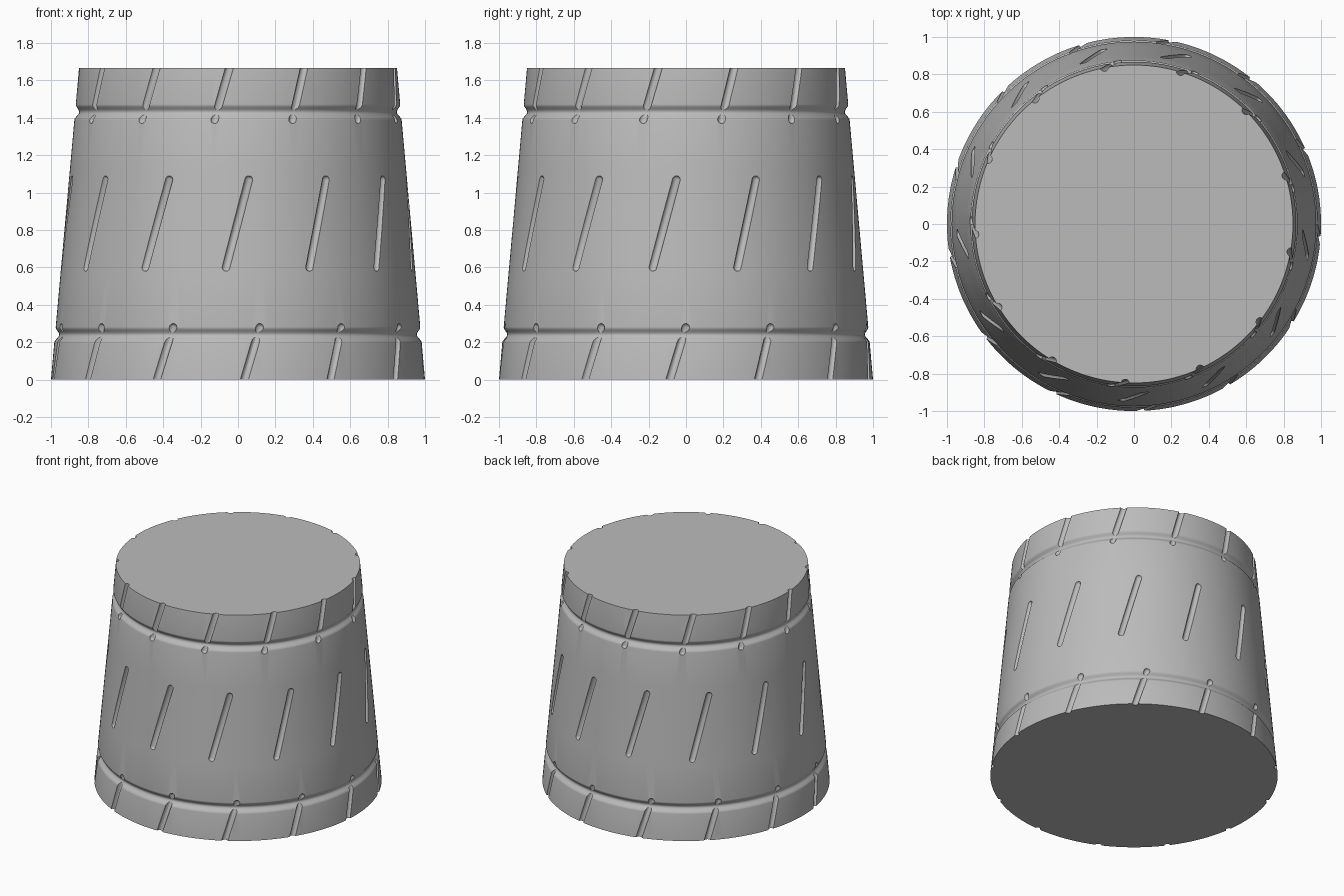
import bpy, bmesh, math
from mathutils import Matrix, Vector

cube = bpy.data.objects.get("Cube")
if cube:
    bpy.data.objects.remove(cube, do_unlink=True)

HEIGHT, R_BASE, R_TOP = 1.665, 1.0, 0.85
SEGMENTS, SLOTS = 180, 13
GROOVES = (0.24, 1.43)              # heights of the ring grooves
HALF_WIDTH, DEPTH, STEPS = 0.042, 0.022, 14


def cone_radius(z):
    return R_BASE + (R_TOP - R_BASE) * z / HEIGHT


def on_cone(angle, z, offset=0.0):
    """Point on the wall; angle in degrees from the front towards +x."""
    a, r = math.radians(angle), cone_radius(z) + offset
    return Vector((r * math.sin(a), -r * math.cos(a), z))


def make_object(name, bm):
    bmesh.ops.recalc_face_normals(bm, faces=bm.faces)
    mesh = bpy.data.meshes.new(name)
    bm.to_mesh(mesh)
    bm.free()
    obj = bpy.data.objects.new(name, mesh)
    bpy.context.collection.objects.link(obj)
    return obj


# Wall profile: straight taper with two soft ring grooves
profile = [(0.0, 0.0)]
for g in GROOVES:
    for i in range(STEPS + 1):
        t = 2 * i / STEPS - 1
        profile.append((g + t * HALF_WIDTH, DEPTH * (1 + math.cos(math.pi * t)) / 2))
profile += [(0.55, 0.0), (1.12, 0.0), (HEIGHT, 0.0)]
profile.sort()

# Tapered body: stacked rings with flat caps
bm = bmesh.new()
rings = []
for z, cut in profile:
    rings.append([bm.verts.new(on_cone(360 * i / SEGMENTS, z, -cut))
                  for i in range(SEGMENTS)])
for low, high in zip(rings, rings[1:]):
    for i in range(SEGMENTS):
        j = (i + 1) % SEGMENTS
        bm.faces.new((low[i], low[j], high[j], high[i]))
bm.faces.new(rings[0])
bm.faces.new(rings[-1])
body = make_object("tapered_body", bm)

# Slanted slots: three rows of round-ended cutters
bm = bmesh.new()


def add_slot(angle0, z0, angle1, z1, radius=0.022, offset=0.004):
    p, q = on_cone(angle0, z0, offset), on_cone(angle1, z1, offset)
    half = (q - p).length / 2 - radius
    verts = bmesh.ops.create_uvsphere(bm, u_segments=16, v_segments=9,
                                      radius=radius)["verts"]
    for v in verts:
        v.co.z += half if v.co.z > 0 else -half
    turn = (q - p).to_track_quat('Z', 'Y').to_matrix().to_4x4()
    bmesh.ops.transform(bm, verts=verts,
                        matrix=Matrix.Translation((p + q) / 2) @ turn)


for k in range(SLOTS):
    a = 360 * k / SLOTS
    add_slot(a + 0.6, -0.08, a + 7.2, 0.30)       # bottom band
    add_slot(a - 4.2, 0.58, a + 4.0, 1.09)        # middle band
    add_slot(a - 8.6, 1.37, a - 1.6, 1.745)       # top band
cutter = make_object("slot_cutter", bm)
cutter.hide_render = True

boolean = body.modifiers.new("slots", 'BOOLEAN')
boolean.operation = 'DIFFERENCE'
boolean.solver = 'EXACT'
boolean.object = cutter

bpy.ops.object.select_all(action='DESELECT')
body.select_set(True)
bpy.context.view_layer.objects.active = body
bpy.ops.object.modifier_apply(modifier=boolean.name)
bpy.data.objects.remove(cutter, do_unlink=True)

# Plain grey finish
grey = bpy.data.materials.new("plain_grey")
grey.use_nodes = True
colour = (0.5, 0.5, 0.5, 1.0)
grey.diffuse_color = colour
grey.node_tree.nodes["Principled BSDF"].inputs["Base Color"].default_value = colour
body.data.materials.clear()
body.data.materials.append(grey)
for face in body.data.polygons:
    face.material_index = 0

bpy.ops.object.shade_smooth_by_angle(angle=math.radians(30))
